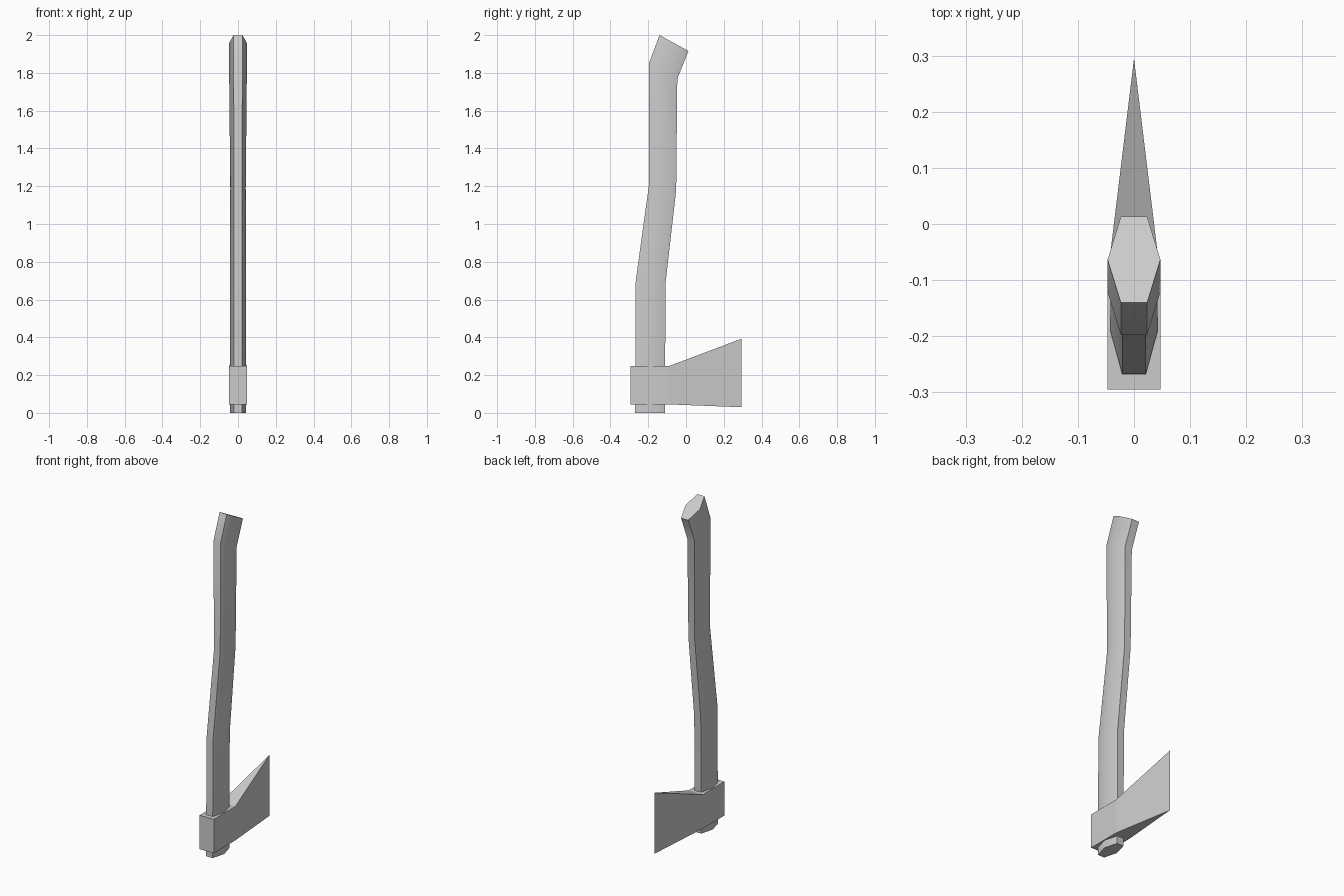
import bpy, bmesh, math

if "Cube" in bpy.data.objects:
    bpy.data.objects.remove(bpy.data.objects["Cube"])


def loft(name, rings):
    """Skin a list of equal-length vertex loops and cap both ends."""
    bm = bmesh.new()
    loops = [[bm.verts.new(p) for p in ring] for ring in rings]
    n = len(loops[0])
    for a, b in zip(loops, loops[1:]):
        for i in range(n):
            j = (i + 1) % n
            bm.faces.new((a[i], a[j], b[j], b[i]))
    bm.faces.new(loops[0][::-1])
    bm.faces.new(loops[-1])
    # the blade edge has zero thickness, so merge its coincident points
    bmesh.ops.remove_doubles(bm, verts=bm.verts, dist=1e-5)
    bmesh.ops.recalc_face_normals(bm, faces=bm.faces)
    mesh = bpy.data.meshes.new(name)
    bm.to_mesh(mesh)
    bm.free()
    obj = bpy.data.objects.new(name, mesh)
    bpy.context.collection.objects.link(obj)
    return obj


def hex_ring(back, front, w):
    """Hexagon with flats facing front and back, points to the sides."""
    (yb, zb), (yf, zf) = back, front
    ym, zm = (yb + yf) / 2, (zb + zf) / 2
    f = w * 0.5
    return [(-f, yb, zb), (f, yb, zb), (w, ym, zm),
            (f, yf, zf), (-f, yf, zf), (-w, ym, zm)]


# Curved handle: back point, front point (y, z) and half width
handle = loft("handle", [hex_ring(*s) for s in (
    ((-0.27, 0.0), (-0.112, 0.0), 0.043),
    ((-0.266, 0.70), (-0.108, 0.69), 0.043),
    ((-0.197, 1.20), (-0.052, 1.18), 0.041),
    ((-0.197, 1.85), (-0.046, 1.77), 0.047),
    ((-0.14, 2.0), (0.013, 1.916), 0.047),
)])
bpy.context.view_layer.objects.active = handle
handle.select_set(True)
bpy.ops.object.shade_smooth_by_angle(angle=math.radians(40))
handle.select_set(False)


# Axe head: square poll tapering to a flared cutting edge
def head_ring(y, w, z0, z1):
    return [(-w, y, z0), (w, y, z0), (w, y, z1), (-w, y, z1)]


loft("axe_head", [head_ring(*s) for s in (
    (-0.295, 0.047, 0.045, 0.247),
    (-0.092, 0.047, 0.045, 0.247),
    (0.295, 0.0, 0.03, 0.393),
)])

# The collapsed cutting edge leaves a sliver-free wedge
head = bpy.data.objects["axe_head"]
head.data.validate()
